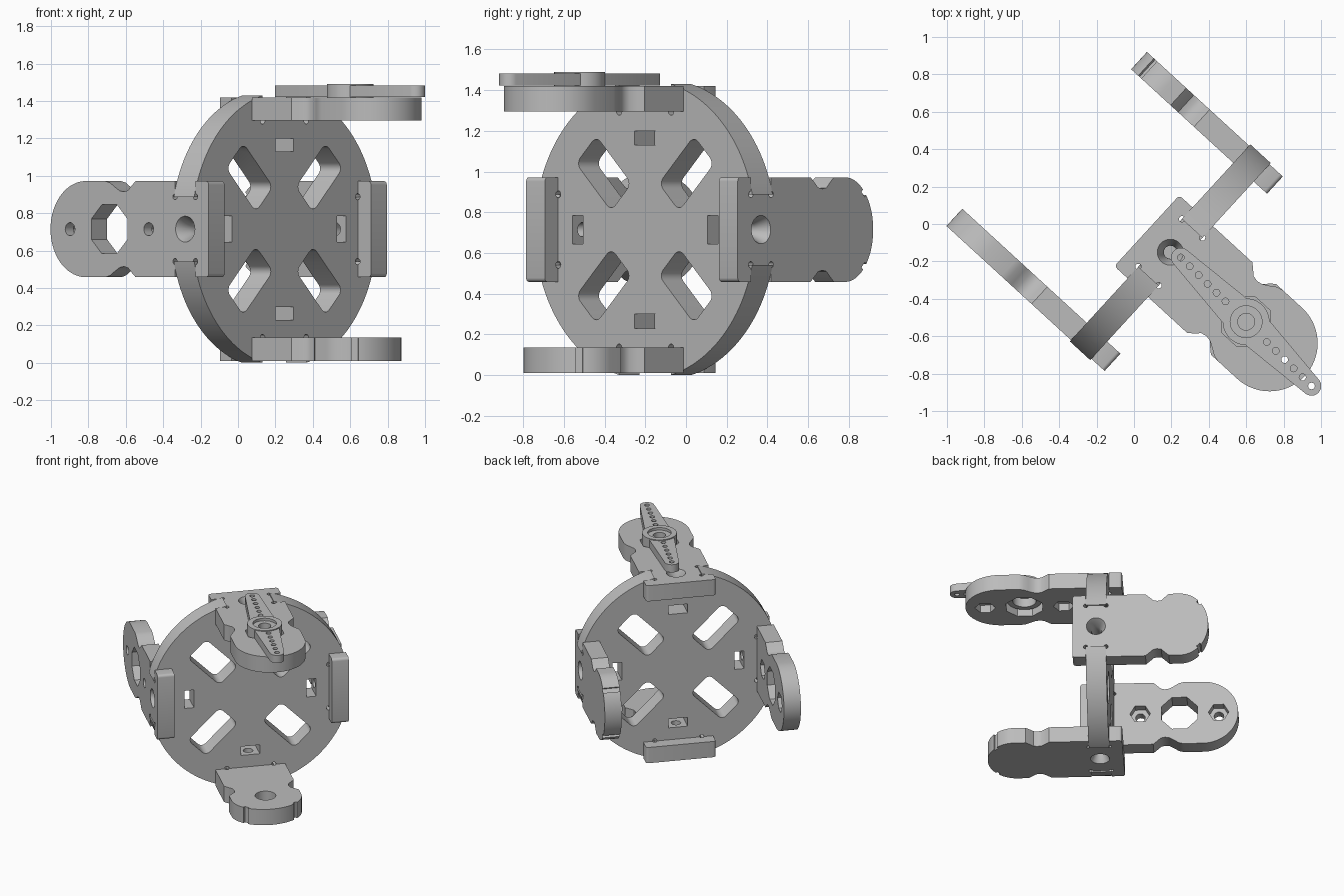
import bpy, bmesh, math
from mathutils import Matrix, Vector

if "Cube" in bpy.data.objects:
    bpy.data.objects.remove(bpy.data.objects["Cube"])

grey = bpy.data.materials.new("matte grey")
grey.use_nodes = True
GREY = (0.5, 0.5, 0.5, 1)
grey.diffuse_color = GREY
grey.node_tree.nodes["Principled BSDF"].inputs["Base Color"].default_value = GREY

R = 0.735            # disc radius
HALF_T = 0.074       # half disc thickness
TAB = 0.173          # half width of the tab joint
INNER, OUTER = 0.58, 0.705   # radial range of the arm plates
HALF_W = 0.257       # half width of an arm
HUB = 0.55           # centre of the long arm's lobe
PLACE = Matrix.Translation((0.194, -0.151, 0.715)) @ Matrix.Rotation(math.radians(-42.5), 4, 'Z')


def circle(r, n=40, cx=0, cy=0, a0=0.0, a1=360.0):
    """Points of a circle, or of an arc when the angles are given."""
    full = abs(a1 - a0) >= 360
    steps = n if full else n - 1
    angles = [math.radians(a0 + (a1 - a0) * i / steps) for i in range(n)]
    return [(cx + r * math.cos(a), cy + r * math.sin(a)) for a in angles]


def rect(x0, x1, y0, y1):
    return [(x0, y0), (x1, y0), (x1, y1), (x0, y1)]


def rounded_rect(x0, x1, y0, y1, r):
    return (circle(r, 7, x1 - r, y1 - r, 0, 90) + circle(r, 7, x0 + r, y1 - r, 90, 180)
            + circle(r, 7, x0 + r, y0 + r, 180, 270) + circle(r, 7, x1 - r, y0 + r, 270, 360))


def prism(name, outline, z0, z1, at=(0, 0), grow=1.0, matrix=None):
    """Extrude an outline; grow scales the upper end into a cone."""
    bm = bmesh.new()
    low = [bm.verts.new((x + at[0], y + at[1], z0)) for x, y in outline]
    high = [bm.verts.new((x * grow + at[0], y * grow + at[1], z1)) for x, y in outline]
    bm.faces.new(low)
    bm.faces.new(high)
    for i in range(len(low)):
        j = (i + 1) % len(low)
        bm.faces.new((low[i], low[j], high[j], high[i]))
    if matrix:
        bm.transform(matrix)
    bmesh.ops.recalc_face_normals(bm, faces=bm.faces)
    mesh = bpy.data.meshes.new(name)
    bm.to_mesh(mesh)
    bm.free()
    mesh.materials.append(grey)
    obj = bpy.data.objects.new(name, mesh)
    bpy.context.collection.objects.link(obj)
    return obj


def activate(obj):
    bpy.ops.object.select_all(action='DESELECT')
    obj.select_set(True)
    bpy.context.view_layer.objects.active = obj


def combine(obj, other, operation='DIFFERENCE'):
    activate(obj)
    mod = obj.modifiers.new("cut", 'BOOLEAN')
    mod.operation, mod.solver, mod.object = operation, 'EXACT', other
    bpy.ops.object.modifier_apply(modifier=mod.name)
    bpy.data.objects.remove(other)


def cut(obj, outline, z0, z1, **options):
    combine(obj, prism("cutter", outline, z0, z1, **options))


def finish(obj, matrix):
    obj.data.transform(matrix)
    activate(obj)
    bpy.ops.object.shade_smooth_by_angle(angle=math.radians(30))


# Upright disc with four tab joints, nut windows and diagonal slots
UPRIGHT = Matrix(((0, 0, 1, 0), (1, 0, 0, 0), (0, 1, 0, 0), (0, 0, 0, 1)))
disc = prism("disc", circle(R, 128), -HALF_T, HALF_T)
for k in range(4):
    turn = Matrix.Rotation(math.radians(90 * k), 4, 'Z')
    diagonal = Matrix.Rotation(math.radians(90 * k + 45), 4, 'Z')
    cut(disc, rect(INNER, 0.8, -TAB, TAB), -0.2, 0.2, matrix=turn)
    for side in (-1, 1):
        cut(disc, circle(0.018, 16), -0.2, 0.2, at=(INNER, side * TAB), matrix=turn)
    cut(disc, rect(0.415, 0.485, -0.07, 0.07), -0.2, 0.2, matrix=turn)
    cut(disc, rounded_rect(0.225, 0.555, -0.095, 0.095, 0.04), -0.2, 0.2, matrix=diagonal)
    bore = turn @ Matrix.Rotation(math.radians(90), 4, 'Y')
    cut(disc, circle(0.035, 24), 0.45, 0.62, matrix=bore)
finish(disc, PLACE @ UPRIGHT)


# Arm plates: x runs along the arm, z points outward from the disc
def arm(name, long, along, out):
    half = circle(0.02, 5, -0.15, HALF_W - 0.02, 180, 90)
    half += [(0.36, HALF_W), (0.385, 0.235), (0.415, 0.207), (0.445, 0.2), (0.475, 0.205)]
    if long:
        half += [(0.51, 0.225), (0.545, 0.248), (0.58, HALF_W)]
        half += circle(HALF_W, 24, 0.72, 0, 90, 0)
    else:
        half += [(0.5, 0.23), (0.53, HALF_W)]
        half += [(0.61 + (x * 0.8), y) for x, y in circle(HALF_W, 24, 0, 0, 90, 0)]
    outline = half + [(x, -y) for x, y in reversed(half[:-1])]
    plate = prism(name, outline, INNER, OUTER)
    # side slots that grip the disc, with corner reliefs
    for side in (-1, 1):
        cut(plate, rect(-HALF_T, HALF_T, *sorted((side * TAB, side * 0.3))), 0.5, 0.8)
        for x in (-HALF_T, HALF_T):
            cut(plate, circle(0.016, 16), 0.5, 0.8, at=(x, side * TAB))
    # countersunk screw hole
    cut(plate, circle(0.035), 0.5, 0.8)
    cut(plate, circle(0.035), 0.635, 0.706, grow=2)
    if long:
        cut(plate, circle(0.142, 8, a0=22.5, a1=382.5), 0.5, 0.8, at=(HUB, 0))
        for x in (HUB - 0.285, HUB + 0.285):
            cut(plate, circle(0.035, 24), 0.5, 0.8, at=(x, 0))
            cut(plate, circle(0.075, 6), 0.5, 0.64, at=(x, 0))
    else:
        cut(plate, circle(0.075), 0.5, 0.66, at=(0.58, 0))
        for side in (-1, 1):
            cut(plate, circle(0.025, 4), 0.5, 0.8, at=(0.755, side * 0.185))
    along, out = Vector(along), Vector(out)
    frame = Matrix((along, out.cross(along), out)).transposed().to_4x4()
    finish(plate, PLACE @ frame)


arm("top_arm", True, (1, 0, 0), (0, 0, 1))
arm("bottom_arm", False, (1, 0, 0), (0, 0, -1))
arm("right_arm", True, (-1, 0, 0), (0, -1, 0))
arm("left_arm", False, (-1, 0, 0), (0, 1, 0))

# Two-ended control horn lying on the top arm
blade = (circle(0.052, 13, 0.49, 0, -80, 80) + [(0.1, 0.09), (-0.1, 0.09)]
         + circle(0.052, 13, -0.49, 0, 100, 260) + [(-0.1, -0.09), (0.1, -0.09)])
horn = prism("control_horn", blade, OUTER + 0.002, 0.768)
combine(horn, prism("hub", circle(0.125, 48), 0.63, 0.775), 'UNION')
cut(horn, circle(0.085), 0.755, 0.8)
cut(horn, circle(0.085), 0.6, 0.7)
cut(horn, circle(0.045), 0.5, 0.8)
for side in (-1, 1):
    for i in range(6):
        cut(horn, circle(0.018, 16), 0.6, 0.8, at=(side * (0.155 + 0.067 * i), 0))
finish(horn, PLACE @ Matrix.Translation((HUB, 0, 0)) @ Matrix.Rotation(math.radians(-2), 4, 'Z'))
